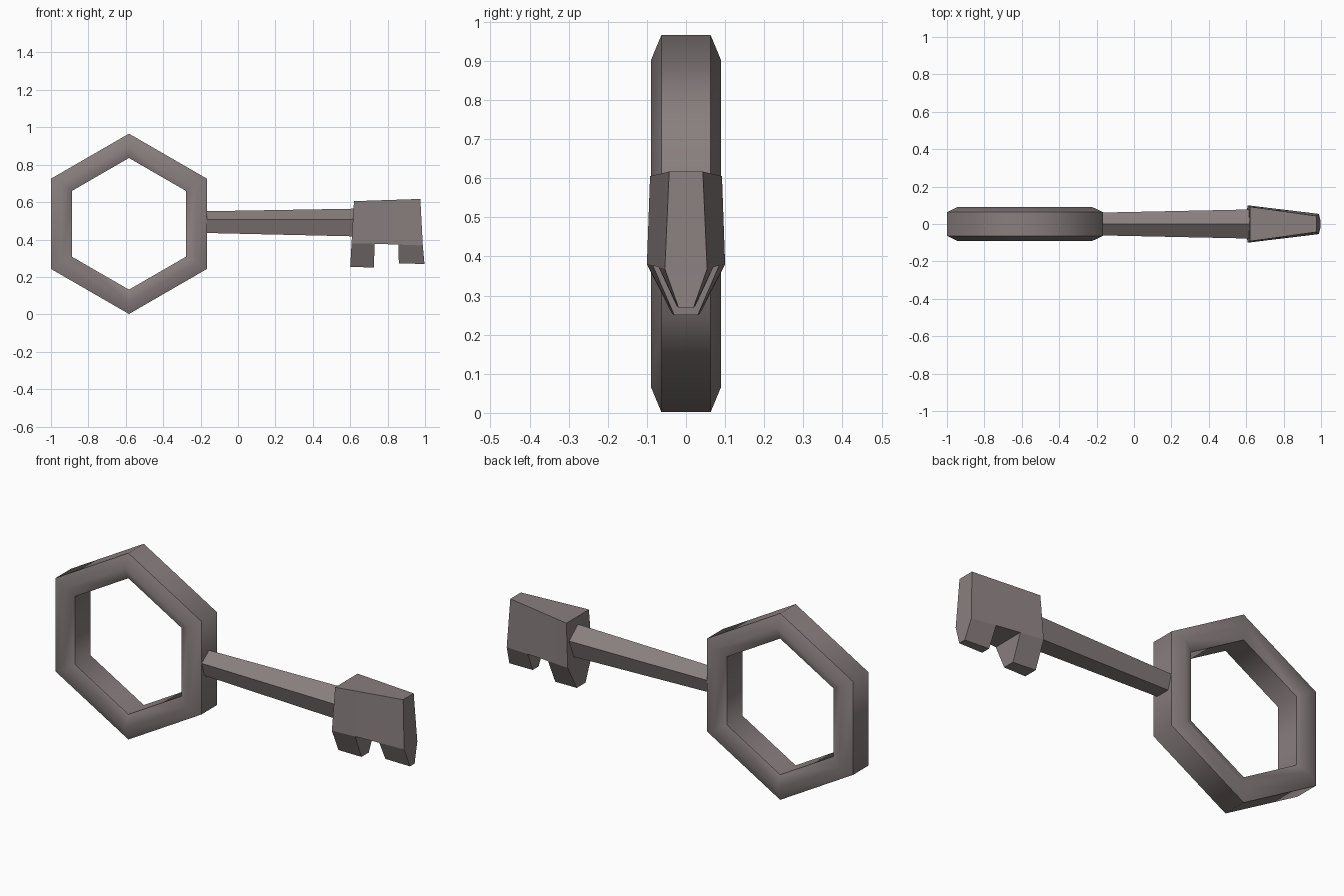
import bpy, bmesh, math

if "Cube" in bpy.data.objects:
    bpy.data.objects.remove(bpy.data.objects["Cube"])

metal = bpy.data.materials.new("warm grey metal")
metal.diffuse_color = (0.25, 0.21, 0.21, 1)
metal.use_nodes = True
metal.node_tree.nodes["Principled BSDF"].inputs["Base Color"].default_value = metal.diffuse_color


def finish(name, bm, smooth=None):
    bmesh.ops.recalc_face_normals(bm, faces=bm.faces)
    me = bpy.data.meshes.new(name)
    bm.to_mesh(me)
    bm.free()
    me.materials.append(metal)
    ob = bpy.data.objects.new(name, me)
    bpy.context.collection.objects.link(ob)
    if smooth:
        bpy.ops.object.select_all(action='DESELECT')
        ob.select_set(True)
        bpy.context.view_layer.objects.active = ob
        bpy.ops.object.shade_smooth_by_angle(angle=math.radians(smooth))
    return ob


def bridge(bm, a, b):
    n = len(a)
    for i in range(n):
        bm.faces.new((a[i], a[(i + 1) % n], b[(i + 1) % n], b[i]))


# Hexagonal ring handle with a bevelled section
bm = bmesh.new()
section = [(0.482, 0.063), (0.417, 0.09), (0.352, 0.063),
           (0.352, -0.063), (0.417, -0.09), (0.482, -0.063)]
loops = []
for k in range(6):
    a = math.radians(90 + 60 * k)
    loops.append([bm.verts.new((-0.583 + r * math.cos(a), y, 0.484 + r * math.sin(a)))
                  for r, y in section])
for k in range(6):
    bridge(bm, loops[k], loops[(k + 1) % 6])
finish("ring_handle", bm, 62)

# Five-sided tapered shaft
bm = bmesh.new()
ends = []
for x, z, r in ((-0.18, 0.487, 0.064), (0.63, 0.483, 0.082)):
    ends.append([bm.verts.new((x, r * math.sin(2 * math.pi * i / 5),
                               z + r * math.cos(2 * math.pi * i / 5))) for i in range(5)])
bridge(bm, *ends)
for e in ends:
    bm.faces.new(e)
finish("shaft", bm)

# Key bit: block with two tapering teeth; points are (x, half width, z)
top = [(0.62, 0.092, 0.605), (0.738, 0.076, 0.609), (0.857, 0.059, 0.613), (0.975, 0.043, 0.617)]
mid = [(0.607, 0.100, 0.380), (0.730, 0.085, 0.377), (0.857, 0.070, 0.373), (0.988, 0.054, 0.368)]
low = [(0.600, 0.036, 0.254), (0.727, 0.030, 0.250), (0.860, 0.024, 0.273), (0.997, 0.019, 0.269)]
bm = bmesh.new()
T, M, L = [[[bm.verts.new((x, s * w, z)) for s in (-1, 1)] for x, w, z in row]
           for row in (top, mid, low)]


def across(p, q):
    bm.faces.new((p[0], q[0], q[1], p[1]))


for i in range(3):
    across(T[i], T[i + 1])
    across(M[i] if i == 1 else L[i], M[i + 1] if i == 1 else L[i + 1])
    for s in (0, 1):
        bm.faces.new((T[i][s], T[i + 1][s], M[i + 1][s], M[i][s]))
        if i != 1:
            bm.faces.new((M[i][s], M[i + 1][s], L[i + 1][s], L[i][s]))
for i in range(4):
    across(M[i], L[i])
for i in (0, 3):
    across(T[i], M[i])
finish("key_bit", bm, 20)
